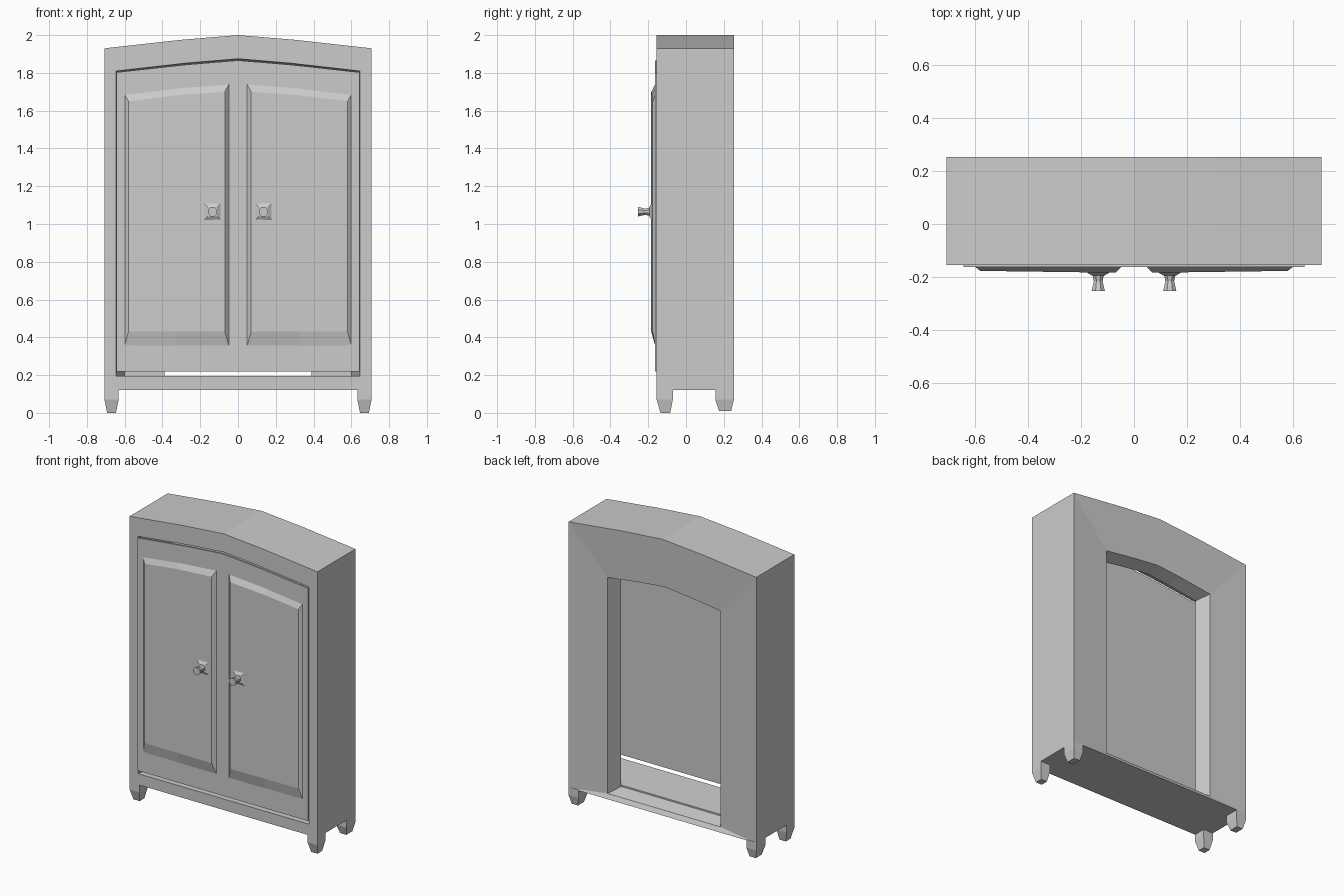
import bpy, bmesh, math

if "Cube" in bpy.data.objects:
    bpy.data.objects.remove(bpy.data.objects["Cube"])


def loft(name, rings, closed=False):
    """Skin a series of equal-length point rings; cap the ends or close into a loop."""
    bm = bmesh.new()
    vs = [[bm.verts.new(p) for p in r] for r in rings]
    n, m = len(rings[0]), len(rings)
    for i in range(m if closed else m - 1):
        a, b = vs[i], vs[(i + 1) % m]
        for j in range(n):
            k = (j + 1) % n
            bm.faces.new((a[j], a[k], b[k], b[j]))
    if not closed:
        bm.faces.new(vs[0])
        bm.faces.new(vs[-1])
    bmesh.ops.recalc_face_normals(bm, faces=bm.faces[:])
    me = bpy.data.meshes.new(name)
    bm.to_mesh(me)
    bm.free()
    ob = bpy.data.objects.new(name, me)
    bpy.context.collection.objects.link(ob)
    return ob


def arch(w, bottom, side, peak, y):
    """Low-poly arched outline at depth y."""
    q = side + (peak - side) * 0.64
    return [(-w, y, bottom), (w, y, bottom), (w, y, side), (0.43 * w, y, q),
            (0, y, peak), (-0.43 * w, y, q), (-w, y, side)]


def rect(x0, x1, y0, y1, z):
    return [(x0, y0, z), (x1, y0, z), (x1, y1, z), (x0, y1, z)]


# Carcass: outer shell, open arched back, inner cavity, front door opening
loft("cabinet_body", [
    arch(0.707, 0.12, 1.93, 2.0, -0.155),
    arch(0.707, 0.12, 1.93, 2.0, 0.253),
    arch(0.425, 0.15, 1.62, 1.67, 0.237),
    arch(0.39, 0.17, 1.60, 1.65, 0.14),
    arch(0.60, 0.18, 1.77, 1.83, 0.14),
    arch(0.645, 0.195, 1.81, 1.875, -0.155)], closed=True)

# Door slab with a narrow gap below
loft("door_slab", [arch(0.643, 0.22, 1.803, 1.866, -0.152),
                   arch(0.643, 0.22, 1.803, 1.866, -0.163)])

for s, side in ((-1, "left"), (1, "right")):
    # Raised bevelled door panel with a sloping top
    def panel(xo, xi, zb, zo, zi, yo, yi):
        xm, zm, ym = (xo + xi) / 2, (zo + zi) / 2 + 0.006, (yo + yi) / 2
        return [(s * xo, yo, zb), (s * xm, ym, zb), (s * xi, yi, zb),
                (s * xi, yi, zi), (s * xm, ym, zm), (s * xo, yo, zo)]
    loft(side + "_door_panel", [
        panel(0.603, 0.045, 0.345, 1.69, 1.745, -0.160, -0.160),
        panel(0.58, 0.07, 0.43, 1.65, 1.70, -0.177, -0.184)])

    # Knob backplate and eight-sided flared knob
    cx, cz = s * 0.135, 1.065

    def ngon(r, y, n=8):
        return [(cx + r * math.cos(math.tau * (i + 0.5) / n), y,
                 cz + r * math.sin(math.tau * (i + 0.5) / n)) for i in range(n)]
    loft(side + "_knob_plate", [ngon(0.072, -0.178, 4), ngon(0.035, -0.194, 4)])
    loft(side + "_knob", [ngon(0.024, -0.190), ngon(0.018, -0.215),
                          ngon(0.020, -0.225), ngon(0.027, -0.253)])

    # Tapered feet, front and back
    for name, y0, y1, z0 in (("front", -0.155, -0.07, 0.0), ("back", 0.155, 0.253, 0.01)):
        xa, xb = sorted((s * 0.632, s * 0.707))
        loft(f"{side}_{name}_foot", [
            rect(xa, xb, y0, y1, 0.125),
            rect(xa, xb, y0, y1, 0.07),
            rect(xa + 0.014, xb - 0.014, y0 + 0.02, y1 - 0.014, z0)])
